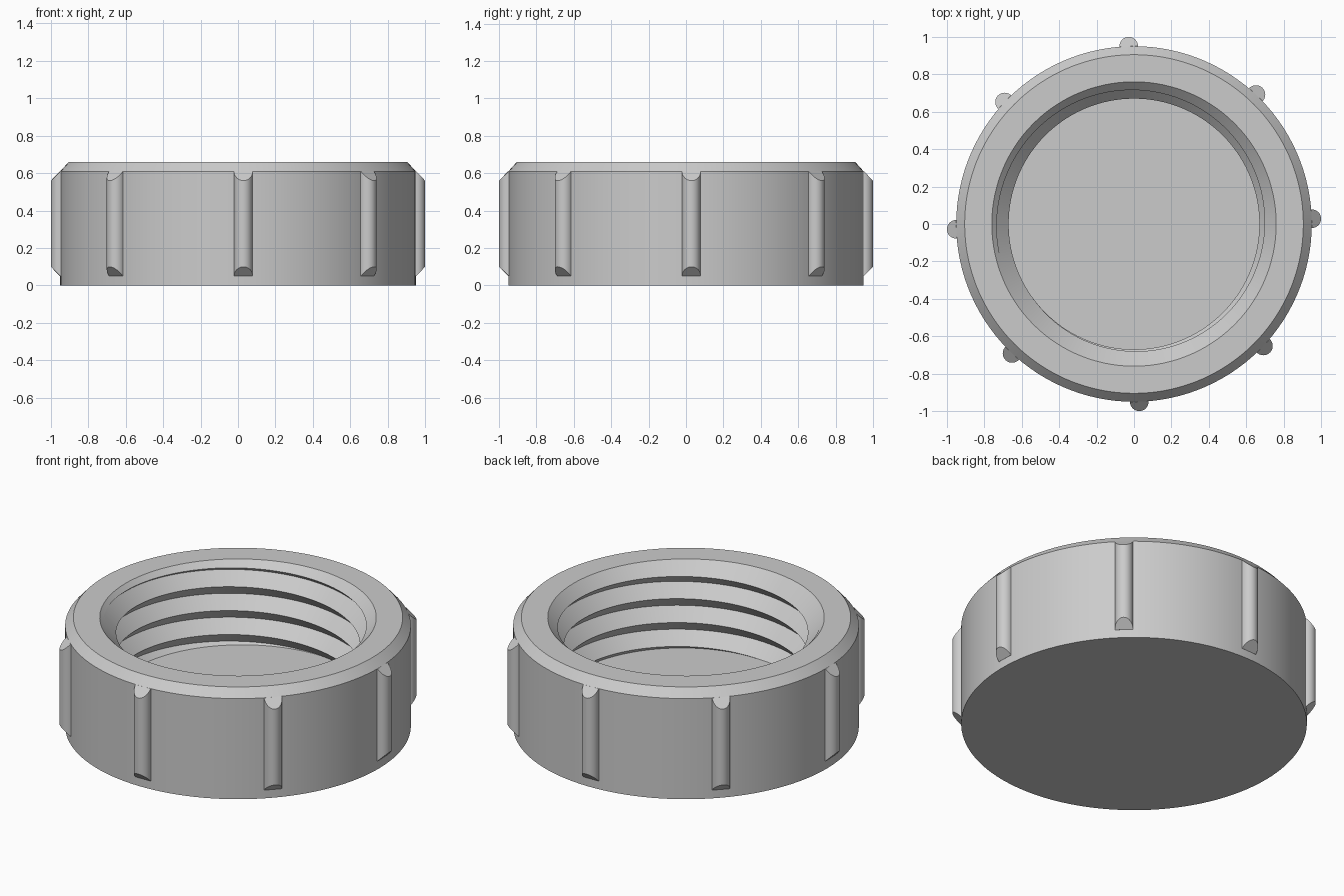
import bpy, bmesh, math

if "Cube" in bpy.data.objects:
    bpy.data.objects.remove(bpy.data.objects["Cube"], do_unlink=True)

HEIGHT, FLOOR = 0.66, 0.155
OUTER, MOUTH, CREST, ROOT = 0.95, 0.76, 0.67, 0.74
PITCH, STEPS = 0.145, 120
THREAD_Z, THREAD_AZIMUTH = 0.533, math.radians(126)
RIB_COUNT, RIB_RADIUS, RIB_OFFSET = 8, 0.05, math.radians(1.7)

grey = bpy.data.materials.new("grey_plastic")
grey.use_nodes = True
colour = (0.6, 0.6, 0.6, 1)
grey.diffuse_color = colour
grey.node_tree.nodes["Principled BSDF"].inputs["Base Color"].default_value = colour


def finish(bm, name):
    """Clean the mesh, shade it and link it as a named object."""
    bmesh.ops.remove_doubles(bm, verts=bm.verts, dist=0.0002)
    bmesh.ops.recalc_face_normals(bm, faces=bm.faces)
    for face in bm.faces:
        face.smooth = True
    mesh = bpy.data.meshes.new(name)
    bm.to_mesh(mesh)
    bm.free()
    mesh.set_sharp_from_angle(angle=math.radians(30))
    mesh.materials.append(grey)
    obj = bpy.data.objects.new(name, mesh)
    bpy.context.collection.objects.link(obj)
    return obj


def crest_height(angle):
    return THREAD_Z + PITCH * (angle - THREAD_AZIMUTH) / math.tau


def thread_radius(z, angle):
    """Radius of the V-shaped helical thread at a height."""
    turn = ((z - crest_height(angle)) / PITCH) % 1
    return CREST + (ROOT - CREST) * (1 - abs(2 * turn - 1))


def chamfer_radius(z):
    return MOUTH - (HEIGHT - z)


def thread_start(angle):
    """Height where the mouth chamfer runs into the thread."""
    low, high = HEIGHT - (MOUTH - CREST), HEIGHT
    for _ in range(30):
        mid = (low + high) / 2
        if thread_radius(mid, angle) > chamfer_radius(mid):
            low = mid
        else:
            high = mid
    return low


def section(angle):
    """Half section from the base centre, over the rim, to the floor centre."""
    points = [(0, 0), (OUTER, 0), (OUTER, 0.61), (0.905, HEIGHT), (MOUTH, HEIGHT)]
    start = thread_start(angle)
    points.append((chamfer_radius(start), start))
    for half_turn in range(6, -12, -1):
        z = crest_height(angle) + half_turn * PITCH / 2
        if z >= start:
            points.append((chamfer_radius(start), start))
        elif z <= FLOOR:
            points.append((thread_radius(FLOOR, angle), FLOOR))
        else:
            points.append((ROOT if half_turn % 2 else CREST, z))
    return points + [(0, FLOOR)]


# Threaded cap body
bm = bmesh.new()
columns = []
for i in range(STEPS + 1):
    a = math.tau * i / STEPS
    columns.append([bm.verts.new((r * math.cos(a), r * math.sin(a), z))
                    for r, z in section(a)])
for left, right in zip(columns, columns[1:]):
    for j in range(len(left) - 1):
        bm.faces.new((left[j], right[j], right[j + 1], left[j + 1]))
finish(bm, "cap_body")

# Grip ribs: rounded bars with ends bevelled at 45 degrees
for k in range(RIB_COUNT):
    a = math.tau * k / RIB_COUNT + RIB_OFFSET
    bm = bmesh.new()
    lower, upper = [], []
    outline = [(-0.03, -RIB_RADIUS)]
    outline += [(RIB_RADIUS * math.cos(t), RIB_RADIUS * math.sin(t))
                for t in (math.pi * (s / 16 - 0.5) for s in range(17))]
    outline.append((-0.03, RIB_RADIUS))
    for out, side in outline:
        x = (OUTER + out) * math.cos(a) - side * math.sin(a)
        y = (OUTER + out) * math.sin(a) + side * math.cos(a)
        bevel = max(out, 0)
        lower.append(bm.verts.new((x, y, 0.05 + bevel)))
        upper.append(bm.verts.new((x, y, 0.61 - bevel)))
    for j in range(len(lower)):
        n = (j + 1) % len(lower)
        bm.faces.new((lower[j], lower[n], upper[n], upper[j]))
    # Each end has a level foot inside the wall and a sloping outer face
    for ring in (lower, upper):
        bm.faces.new(ring[1:-1])
        bm.faces.new((ring[0], ring[1], ring[-2], ring[-1]))
    finish(bm, f"grip_rib_{k + 1}")
